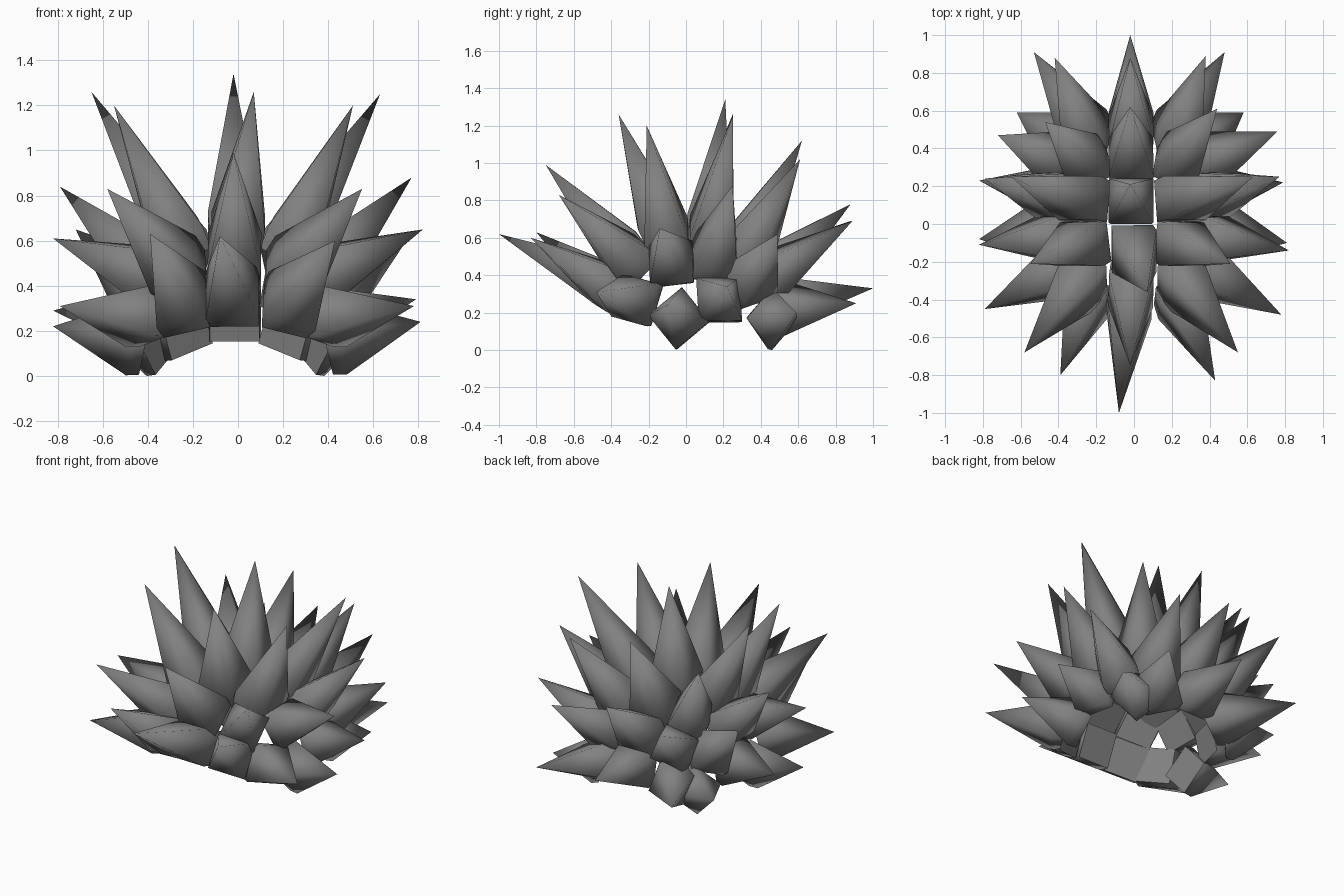
import bpy, bmesh, math
from mathutils import Vector

if "Cube" in bpy.data.objects:
    bpy.data.objects.remove(bpy.data.objects["Cube"])

grey = bpy.data.materials.new("charcoal_grey")
grey.diffuse_color = (0.22, 0.22, 0.22, 1)
grey.use_nodes = True
grey.node_tree.nodes["Principled BSDF"].inputs["Base Color"].default_value = grey.diffuse_color

CENTRE = Vector((-0.01, 0.05, 0.15))          # middle of the hollow dome
# (distance along the spike, half width)
PROFILE = [(0, 0.110), (0.14, 0.118)]


def spike(name, base, tip, roll=0):
    """Four-sided spike that leaves the dome squarely and tapers to its tip."""
    base, tip = Vector(base), Vector(tip)
    normal = (base - CENTRE).normalized()
    axis = (tip - base).normalized()
    length = (tip - base).length
    side0 = Vector((0, 1, 0)).cross(normal) if abs(normal.y) < 0.5 and abs(normal.x) < 0.9 \
        else Vector((0, 0, 1)).cross(normal)
    bm = bmesh.new()
    rings = []
    for t, w in PROFILE:
        d = normal.lerp(axis, min(1, 0.4 + t)).normalized()
        u = (side0 - d * side0.dot(d)).normalized()
        v = d.cross(u)
        mid = base + axis * length * t
        ring = []
        for k in range(4):
            a = math.radians(45 + 90 * k + roll)
            p = mid + (u * math.cos(a) + v * math.sin(a)) * w * math.sqrt(2)
            p.z = max(p.z, 0)
            ring.append(bm.verts.new(p))
        rings.append(ring)
    top = bm.verts.new(tip)
    base_face = bm.faces.new(rings[0][::-1])
    for k in range(4):
        n = (k + 1) % 4
        for lo, hi in zip(rings, rings[1:]):
            bm.faces.new((lo[k], lo[n], hi[n], hi[k]))
        bm.faces.new((rings[-1][k], rings[-1][n], top))
    bm.normal_update()
    # smooth sides, sharp rim around the base
    for f in bm.faces:
        f.smooth = True
    for e in base_face.edges:
        e.smooth = False
    me = bpy.data.meshes.new(name)
    bm.to_mesh(me)
    bm.free()
    me.materials.append(grey)
    bpy.context.collection.objects.link(bpy.data.objects.new(name, me))


# Centre row, front to back: base, tip
centre_row = [
    ((-0.015, -0.36, 0.32), (-0.08, -1.00, 0.62)),
    ((-0.015, -0.29, 0.48), (-0.02, -0.75, 0.99)),
    ((-0.01, -0.11, 0.59), (0.07, -0.36, 1.26)),
    ((-0.015, 0.11, 0.61), (-0.02, 0.21, 1.34)),
    ((-0.015, 0.31, 0.54), (-0.02, 0.62, 1.12)),
    ((-0.015, 0.44, 0.41), (-0.02, 0.88, 0.78)),
    ((-0.015, 0.50, 0.26), (-0.02, 1.00, 0.33)),
]
for i, (b, t) in enumerate(centre_row):
    spike(f"centre_spike_{i + 1}", b, t)

# Side rows: base (mirrored), right tip, left tip, roll
side_rows = {
    "upper": [
        ((0.21, -0.34, 0.29), (0.43, -0.83, 0.60), (-0.39, -0.80, 0.63), -15),
        ((0.22, -0.26, 0.44), (0.55, -0.68, 0.83), (-0.58, -0.68, 0.83), -25),
        ((0.21, -0.09, 0.54), (0.51, -0.21, 1.20), (-0.55, -0.21, 1.20), 0),
        ((0.21, 0.12, 0.55), (0.63, 0.25, 1.25), (-0.65, 0.25, 1.26), 0),
        ((0.21, 0.30, 0.48), (0.44, 0.61, 1.02), (-0.47, 0.54, 1.00), 25),
        ((0.21, 0.41, 0.36), (0.38, 0.89, 0.69), (-0.42, 0.88, 0.69), 25),
        ((0.21, 0.46, 0.21), (0.48, 0.91, 0.25), (-0.53, 0.91, 0.25), 20),
    ],
    "lower": [
        ((0.35, -0.24, 0.26), (0.78, -0.48, 0.31), (-0.79, -0.45, 0.31), -12),
        ((0.36, -0.07, 0.44), (0.82, -0.14, 0.65), (-0.82, -0.11, 0.61), 0),
        ((0.36, 0.14, 0.45), (0.77, 0.25, 0.88), (-0.79, 0.24, 0.84), 0),
        ((0.36, 0.32, 0.34), (0.76, 0.49, 0.62), (-0.72, 0.47, 0.65), 15),
        ((0.33, 0.44, 0.16), (0.58, 0.59, 0.20), (-0.62, 0.59, 0.20), 40),
    ],
    "bottom": [
        ((0.41, -0.03, 0.16), (0.81, -0.10, 0.24), (-0.82, -0.08, 0.22), 40),
        ((0.41, 0.17, 0.26), (0.79, 0.22, 0.34), (-0.82, 0.23, 0.29), 0),
    ],
}
for row, items in side_rows.items():
    for i, (b, right, left, roll) in enumerate(items):
        spike(f"{row}_right_spike_{i + 1}", b, right, roll)
        spike(f"{row}_left_spike_{i + 1}", (-b[0] - 0.02, b[1], b[2]), left, -roll)
